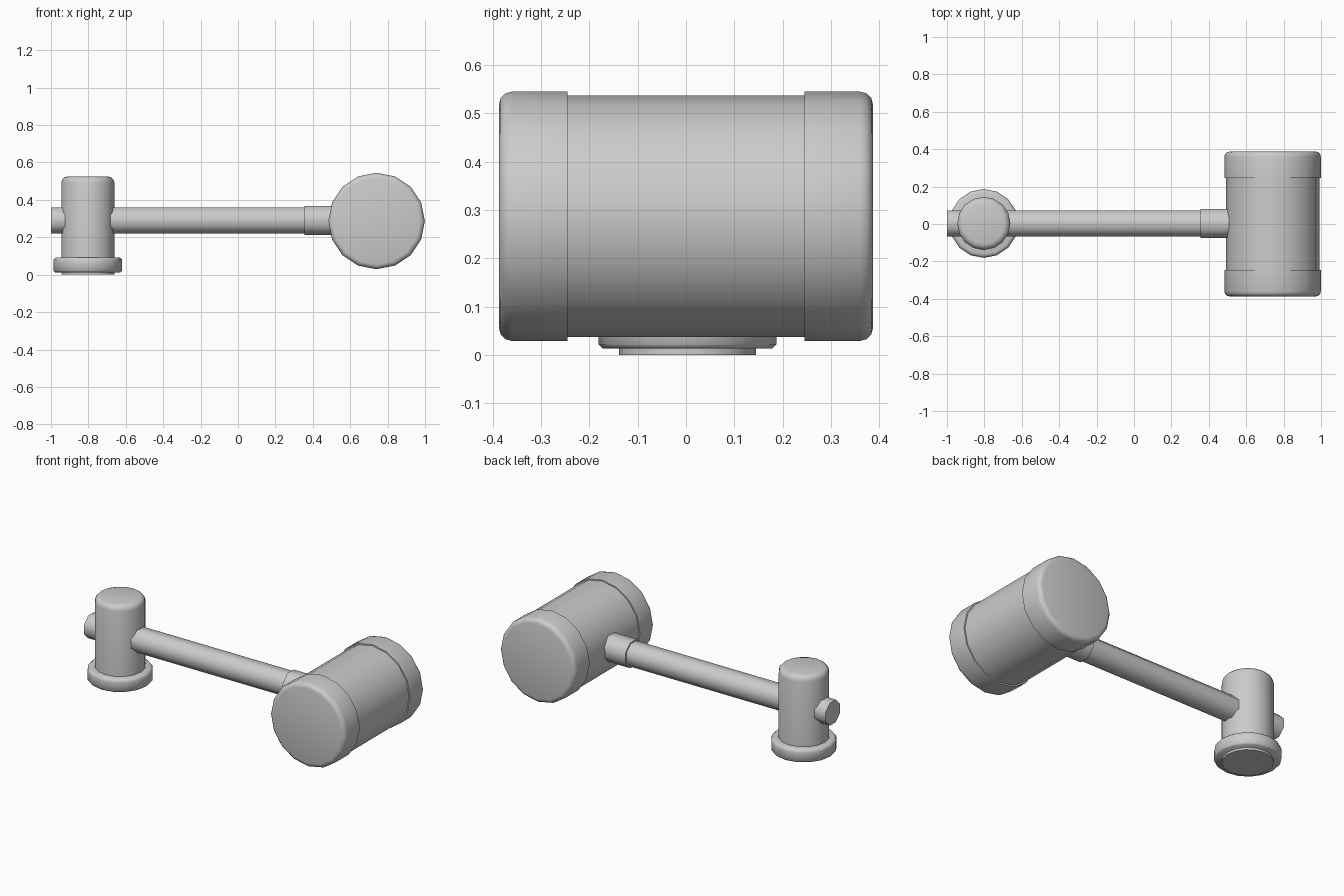
import bpy, math
from mathutils import Matrix

cube = bpy.data.objects.get("Cube")
if cube:
    bpy.data.objects.remove(cube, do_unlink=True)

grey = bpy.data.materials.new("plain grey")
grey.use_nodes = True
grey.diffuse_color = (0.6, 0.6, 0.6, 1)
grey.node_tree.nodes["Principled BSDF"].inputs["Base Color"].default_value = (0.6, 0.6, 0.6, 1)

AXES = {"x": Matrix.Rotation(math.pi / 2, 4, "Y"),
        "y": Matrix.Rotation(-math.pi / 2, 4, "X"),
        "z": Matrix.Identity(4)}


def lathe(name, profile, centre, axis="z", sides=16, turn=0.0):
    """Closed solid turned from (radius, distance) points along an axis."""
    verts, faces = [], []
    for radius, along in profile:
        for i in range(sides):
            a = 2 * math.pi * i / sides + turn
            verts.append((radius * math.cos(a), radius * math.sin(a), along))
    for k in range(len(profile) - 1):
        for i in range(sides):
            j = (i + 1) % sides
            low, high = k * sides, (k + 1) * sides
            faces.append((low + i, low + j, high + j, high + i))
    faces.append(tuple(reversed(range(sides))))
    faces.append(tuple(range(len(verts) - sides, len(verts))))
    mesh = bpy.data.meshes.new(name)
    mesh.from_pydata(verts, [], faces)
    mesh.transform(Matrix.Translation(centre) @ AXES[axis])
    mesh.materials.append(grey)
    obj = bpy.data.objects.new(name, mesh)
    bpy.context.collection.objects.link(obj)
    bpy.ops.object.select_all(action="DESELECT")
    obj.select_set(True)
    bpy.context.view_layer.objects.active = obj
    bpy.ops.object.shade_smooth_by_angle(angle=math.radians(50))
    return obj


def rounded(radius, end, r, steps=3):
    """Profile points of a rounded rim ending at the given distance."""
    arc = [math.pi / 2 * i / steps for i in range(steps + 1)]
    return [(radius - r + r * math.cos(a), end - r + r * math.sin(a)) for a in arc]


# Mallet head: barrel with a rounded band at each end
head = (0.741, 0, 0.287)
lathe("head_barrel", [(0.25, -0.3), (0.25, 0.3)], head, "y")
band = [(0.258, 0.245)] + rounded(0.258, 0.387, 0.027)
lathe("back_band", band, head, "y")
lathe("front_band", [(r, -d) for r, d in reversed(band)], head, "y")

# Handle and the sleeve joining it to the head
grip = (0, 0.003, 0.29)
lathe("handle", [(0.075, -1.0), (0.075, 0.6)], grip, "x", 8, math.pi / 8)
lathe("handle_sleeve", [(0.084, 0.355), (0.084, 0.6)], grip, "x", 8, math.pi / 8)

# Upright post on a collar at the far end
foot = (-0.803, 0.003, 0)
lathe("post", [(0.142, 0)] + rounded(0.142, 0.525, 0.033), foot)
lathe("post_collar", [(0.175, 0.013), (0.184, 0.022)] + rounded(0.184, 0.093, 0.02), foot)
